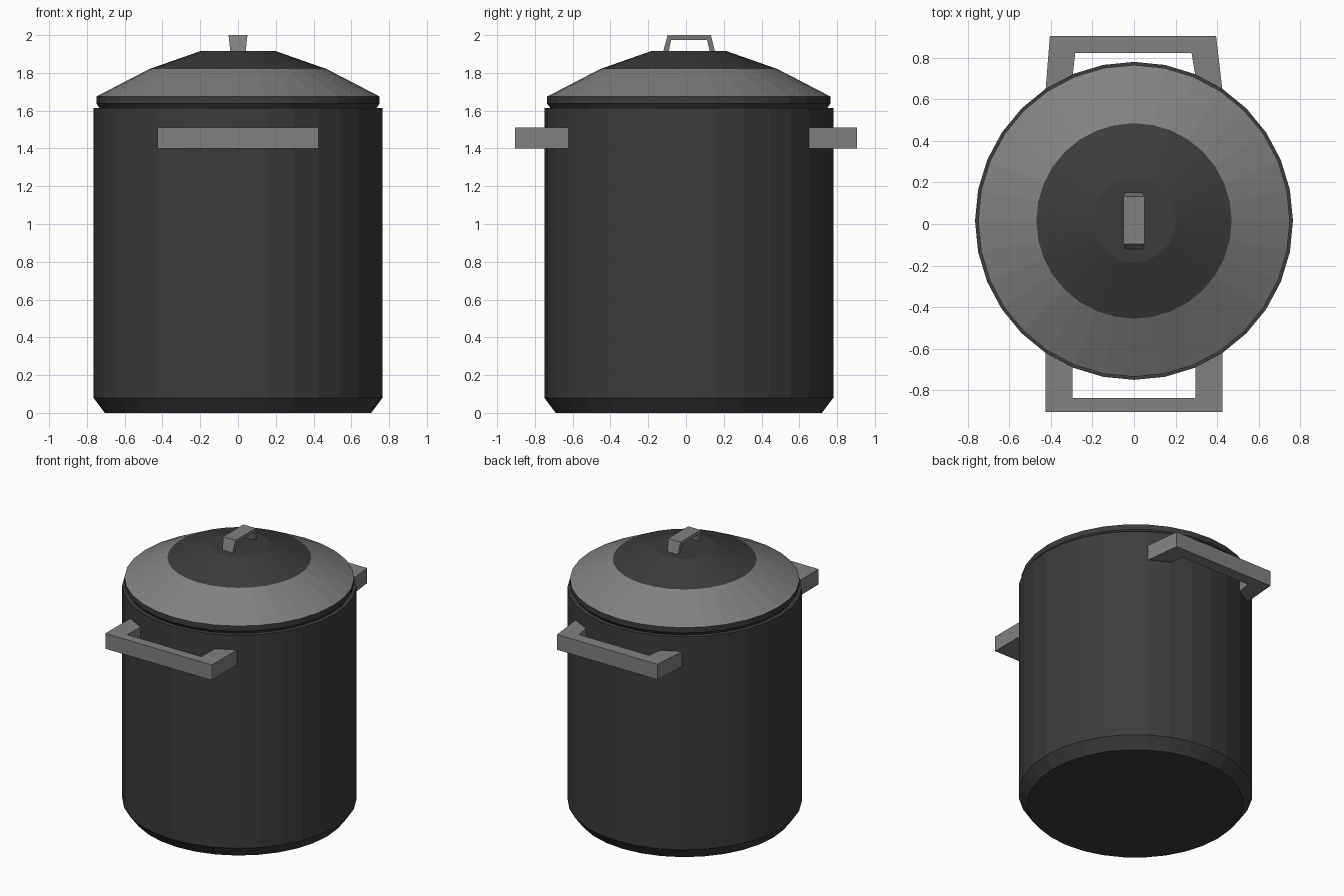
import bpy, bmesh, math

if "Cube" in bpy.data.objects:
    bpy.data.objects.remove(bpy.data.objects["Cube"])

SIDES = 32
CY = 0.015  # pot axis offset in y


def material(name, v):
    m = bpy.data.materials.new(name)
    m.diffuse_color = (v, v, v, 1)
    m.use_nodes = True
    m.node_tree.nodes["Principled BSDF"].inputs["Base Color"].default_value = m.diffuse_color
    return m


DARK = material("dark_metal", 0.045)
LIGHT = material("light_metal", 0.22)


def finish(bm, name, mats):
    bmesh.ops.recalc_face_normals(bm, faces=bm.faces)
    me = bpy.data.meshes.new(name)
    bm.to_mesh(me)
    bm.free()
    for m in mats:
        me.materials.append(m)
    ob = bpy.data.objects.new(name, me)
    bpy.context.collection.objects.link(ob)
    return ob


def lathe(name, profile, light_bands=()):
    """Closed solid of revolution from (radius, z) points."""
    bm = bmesh.new()
    rings = []
    for r, z in profile:
        rings.append([bm.verts.new((r * math.cos(a), r * math.sin(a) + CY, z))
                      for a in (2 * math.pi * i / SIDES for i in range(SIDES))])
    for band, (lo, hi) in enumerate(zip(rings, rings[1:])):
        for i in range(SIDES):
            j = (i + 1) % SIDES
            f = bm.faces.new((lo[i], lo[j], hi[j], hi[i]))
            f.material_index = int(band in light_bands)
    bm.faces.new(rings[0][::-1])
    bm.faces.new(rings[-1])
    return finish(bm, name, (DARK, LIGHT))


def bracket(name, outer, inner, place):
    """U-shaped bar: matching outer and inner outlines, given depth by place(u, v, side)."""
    bm = bmesh.new()
    sections = [[bm.verts.new(place(*p, s)) for p, s in
                 ((o, -1), (o, 1), (i, 1), (i, -1))] for o, i in zip(outer, inner)]
    for a, b in zip(sections, sections[1:]):
        for k in range(4):
            m = (k + 1) % 4
            bm.faces.new((a[k], a[m], b[m], b[k]))
    bm.faces.new(sections[0])
    bm.faces.new(sections[-1])
    return finish(bm, name, (LIGHT,))


# Pot body with chamfered foot
lathe("pot_body", [(0.705, 0), (0.765, 0.08), (0.765, 1.615)])

# Lid: dark rim, light cone, dark crown
lathe("lid", [(0.73, 1.61), (0.75, 1.637), (0.75, 1.675), (0.47, 1.82), (0.2, 1.915)],
      light_bands=(2,))


# Side handles, horizontal U shapes running into the wall
def flat(x, y, s):
    return (x, y, 1.455 + 0.055 * s)


bracket("front_handle",
        [(-0.425, -0.62), (-0.425, -0.905), (0.425, -0.905), (0.425, -0.62)],
        [(-0.295, -0.685), (-0.295, -0.838), (0.295, -0.838), (0.295, -0.685)], flat)
bracket("back_handle",
        [(-0.425, 0.65), (-0.405, 0.905), (0.395, 0.905), (0.425, 0.65)],
        [(-0.295, 0.715), (-0.283, 0.823), (0.277, 0.823), (0.295, 0.715)], flat)


# Lid grip, an upright U slightly wider at its top
def upright(y, z, s):
    return (s * (0.04 + 0.01 * (z - 1.91) / 0.09), y, z)


bracket("lid_grip",
        [(-0.122, 1.91), (-0.097, 2.0), (0.132, 2.0), (0.154, 1.91)],
        [(-0.092, 1.91), (-0.079, 1.975), (0.112, 1.975), (0.126, 1.91)], upright)
